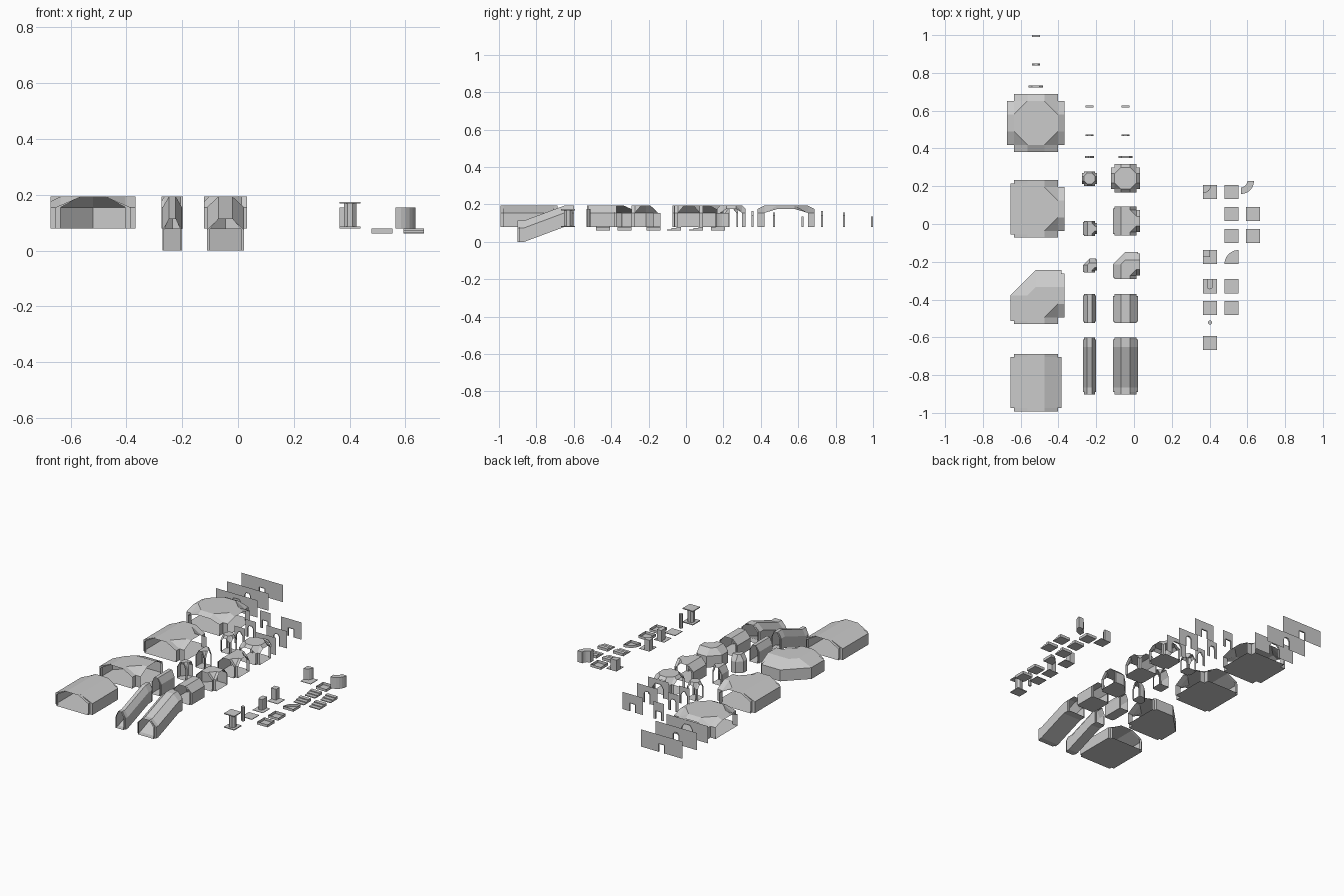
import bpy, math

if "Cube" in bpy.data.objects:
    bpy.data.objects.remove(bpy.data.objects["Cube"])

Z = 0.08          # floor level of the kit
H_WALL, H_TOP = 0.075, 0.114


def make(name, verts, faces, loc=(0, 0, 0), scale=(1, 1, 1)):
    me = bpy.data.meshes.new(name)
    me.from_pydata(verts, [], faces)
    ob = bpy.data.objects.new(name, me)
    ob.location, ob.scale = loc, scale
    bpy.context.collection.objects.link(ob)
    return ob


class Shape:
    """Collects loose polygons into one mesh."""
    def __init__(self):
        self.v, self.f = [], []

    def face(self, *pts):
        out = []
        for p in pts:
            if not out or p != out[-1]:
                out.append(p)
        if len(out) > 2 and out[0] == out[-1]:
            out.pop()
        if len(out) > 2:
            n = len(self.v)
            self.v += out
            self.f.append(tuple(range(n, n + len(out))))

    def prism(self, pts, z0, z1):
        self.face(*[(x, y, z0) for x, y in reversed(pts)])
        self.face(*[(x, y, z1) for x, y in pts])
        for p, q in zip(pts, pts[1:] + pts[:1]):
            self.face((*p, z0), (*q, z0), (*q, z1), (*p, z1))

    def box(self, x0, x1, y0, y1, z0, z1):
        self.prism([(x0, y0), (x1, y0), (x1, y1), (x0, y1)], z0, z1)

    def done(self, name, loc=(0, 0, 0), scale=(1, 1, 1)):
        return make(name, self.v, self.f, loc, scale)


# Vaulted room or corridor cell; openings listed as 0:+x 1:+y 2:-x 3:-y
def cell(name, loc, dims, opens, drop=0.0, scale=(1, 1, 1)):
    a, b, c, k = dims
    ring = []     # (plan point, ceiling point, tag)

    def add(i, d, t, cd, ct, tag=''):
        co, si = [(1, 0), (0, 1), (-1, 0), (0, -1)][i % 4]
        z = H_TOP - drop if tag else H_TOP
        ring.append(((d * co - t * si, d * si + t * co),
                     (cd * co - ct * si, cd * si + ct * co, z), tag))

    for i in range(4):
        o, n = i in opens, (i + 1) % 4 in opens
        if o:
            add(i, a, -c, a, -k, 'start')
            add(i, a, c, a, k, 'end')
        if o and n:
            add(i, c, c, c, k)
            add(i, c, c, k, c)
        elif o:
            add(i, b, c, b, k)
            add(i, b, b, b, k)
        elif n:
            add(i, b, b, k, b)
            add(i, c, b, k, b)
        else:
            add(i, b, 0, k, 0)
            add(i, 0, b, 0, k)
    s = Shape()
    for j, (p, cp, tag) in enumerate(ring):
        q, cq, _ = ring[(j + 1) % len(ring)]
        if tag == 'start':            # flat vault of the opening arm
            s.face(ring[j - 1][1], cp, cq, ring[(j + 2) % len(ring)][1])
            continue
        if p != q:
            s.face((*p, 0), (*q, 0), (*q, H_WALL), (*p, H_WALL))
        s.face((*p, H_WALL), (*q, H_WALL), cq, cp)
    s.face(*[r[1] for r in ring if not r[2]])
    s.face(*[(*r[0], 0) for r in ring])
    s.done(name, loc, scale)


# Sloping stair tube with narrow collars at both ends
def stair_tube(name, x, dims):
    a, b, c, k = dims
    path = [(-.902, 0, c), (-.89, 0, c), (-.89, 0, b), (-.865, 0, b),
            (-.65, Z, b), (-.612, Z, b), (-.612, Z, c), (-.60, Z, c)]
    verts = []
    for y, z, w in path:
        verts += [(-w, y, z), (w, y, z), (w, y, z + H_WALL), (k, y, z + H_TOP),
                  (-k, y, z + H_TOP), (-w, y, z + H_WALL)]
    faces = []
    for i in range(len(path) - 1):
        for j in range(6):
            m = (j + 1) % 6
            if path[i][0] == path[i + 1][0] and j in (0, 3):
                continue
            faces.append((i * 6 + j, i * 6 + m, i * 6 + 6 + m, i * 6 + 6 + j))
    make(name, verts, faces, (x, 0, 0))


# Thin wall panel with a framed doorway
def panel(name, x, y, half, w, h, arch):
    hole = [(-w, 0), (-w, h - arch), (-w + arch * .7, h),
            (w - arch * .7, h), (w, h - arch), (w, 0)]
    s = Shape()
    s.face(*[(u, 0, v) for u, v in
             [(-half, 0), (-half, H_TOP), (half, H_TOP), (half, 0)] + hole[::-1]])
    for (u, v), (m, n) in zip(hole, hole[1:]):
        s.face((u, -.005, v), (m, -.005, n), (m, .005, n), (u, .005, v))
    s.done(name, (x, y, Z))


BIG = (.1525, .135, .116, .045)
MID = (.0765, .067, .058, .025)
SMALL = (.039, .035, .029, .012)
sets = [('large_room', BIG, -.5195, (.535, .08, -.378, -.84), (.995, .845, .728)),
        ('medium_hall', MID, -.045, (.242, .015, -.215, -.448), (.622, .47, .355)),
        ('small_passage', SMALL, -.2355, (.24, -.024, -.218, -.448), (.622, .47, .355))]
for name, d, x, ys, doors in sets:
    cell(name + '_cross', (x, ys[0], Z), d, (0, 1, 2, 3), drop=.018)
    cell(name + '_junction', (x, ys[1], Z), d, (0, 1, 3))
    cell(name + '_corner', (x, ys[2], Z), d, (0, 3))
    sy = 1.96 if d is SMALL else 1
    cell(name + '_straight', (x, ys[3], Z), d, (1, 3), scale=(1, sy, 1))
    if d is not BIG:
        stair_tube(name + '_stair', x, d)
    wide = .023 if d is SMALL else .038
    panel(name + '_low_door', x, doors[0], d[0], .021, .055, .0)
    panel(name + '_arch_door', x, doors[1], d[0], .021, .077, .015)
    panel(name + '_wide_door', x, doors[2], d[0], wide, .085, .025)

T = .0375         # half a floor tile


def arc(cx, cy, r, a0, a1, n):
    return [(cx + r * math.cos(math.radians(a0 + (a1 - a0) * i / n)),
             cy + r * math.sin(math.radians(a0 + (a1 - a0) * i / n))) for i in range(n + 1)]


# Pillars between a base plate and a cap plate
def pillar(name, x, y, body, plates=True):
    s = Shape()
    s.prism(body, .0, .095)
    if plates:
        s.box(-T, T, -T, T, 0, .006)
        s.box(-T, T, -T, T, .089, .095)
    s.done(name, (x, y, Z))


pillar('full_pillar', .402, -.63, arc(0, 0, .024, 22.5, 337.5, 7))
pillar('thin_shaft', .402, -.522, arc(0, 0, .011, 22.5, 337.5, 7), False)


def support(name, x, y, body):
    s = Shape()
    s.prism(body, 0, .075)
    s.box(-T, T, -T, T, 0, .003)
    s.done(name, (x, y, Z))


# Wall and corner supports
support('wall_support', .402, -.33, [(.016, T), (-.016, T)] + arc(0, 0, .016, 180, 360, 4))
support('inner_corner_support', .402, -.175, [(-T, 0), (0, 0), (0, T), (-T, T)])
support('round_corner_support', .402, .17, [(-T, T)] + arc(-T, T, .045, -90, 0, 4))
s = Shape()
s.prism(arc(-T, T, .07, -90, 0, 6) + arc(-T, T, .035, 0, -90, 6), 0, .075)
s.done('curved_wall', (.603, .191, Z))

# Flat floor tile
s = Shape()
s.box(-T, T, -T, T, 0, .004)
s.done('floor_tile', (.402, -.445, Z))


# Sunken floor trays, open on top
def tray(name, x, y, plan):
    s = Shape()
    s.face(*[(u, v, 0) for u, v in plan])
    for p, q in zip(plan, plan[1:] + plan[:1]):
        s.face((*p, 0), (*q, 0), (*q, .018), (*p, .018))
    s.done(name, (x, y, .061))


square = [(-T, -T), (T, -T), (T, T), (-T, T)]
tray('floor_pit_a', .516, -.445, square)
tray('floor_pit_b', .516, -.33, square)
tray('floor_pit_round', .516, -.175, [(T, -T), (T, T)] + arc(T, -T, .075, 90, 180, 6))
tray('floor_pit_c', .516, .17, square)

# Shallow floor steps
for i, (x, y) in enumerate([(.516, -.064), (.63, -.064), (.516, .053), (.63, .053)]):
    s = Shape()
    for j in range(3):
        y0 = -T + j * T * 2 / 3
        s.box(-T, T, y0, y0 + T * 2 / 3, 0, .006 * (j + 1))
    s.done('floor_steps_%d' % i, (x, y, .061))
